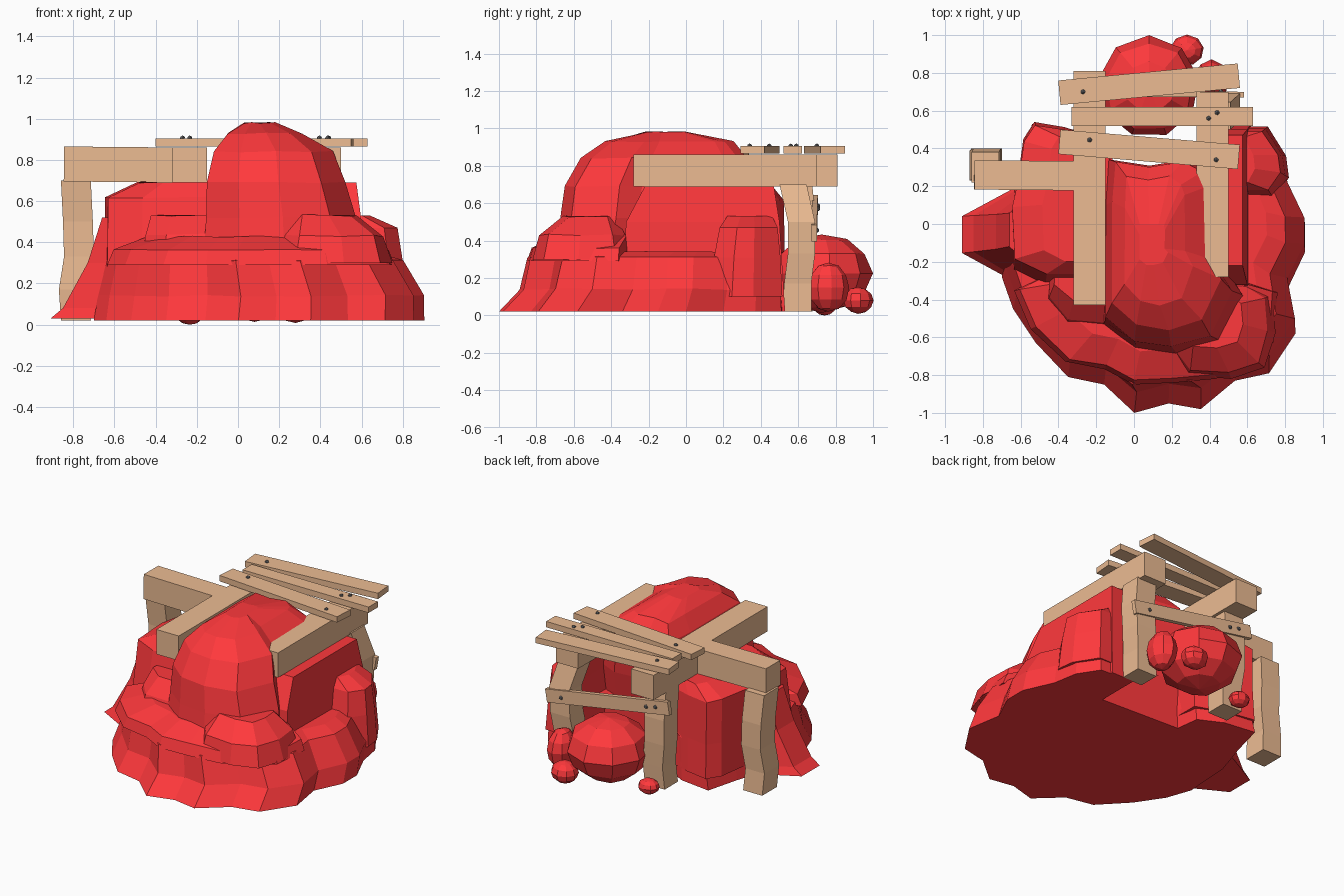
import bpy, bmesh, math, random
from mathutils import Vector, Matrix

random.seed(4)


def material(name, rgb):
    m = bpy.data.materials.new(name)
    m.diffuse_color = (*rgb, 1)
    return m


RED = material("red_rock", (1.0, 0.04, 0.045))
WOOD = material("wood", (0.84, 0.50, 0.29))
IRON = material("iron", (0.16, 0.16, 0.17))


def finish(name, bm, mat):
    bmesh.ops.recalc_face_normals(bm, faces=bm.faces)
    me = bpy.data.meshes.new(name)
    bm.to_mesh(me)
    bm.free()
    me.materials.append(mat)
    ob = bpy.data.objects.new(name, me)
    bpy.context.collection.objects.link(ob)
    return ob


def loft(name, outline, rings, mat=RED, rough=0.0):
    """Stack an outline; each ring is (z, x0, x1, y0, y1), the box the outline is fitted to."""
    xs, ys = zip(*outline)
    bm = bmesh.new()
    loops = []
    for k, (z, x0, x1, y0, y1) in enumerate(rings):
        r = rough if k else 0
        loop = []
        for x, y in outline:
            u = (x - min(xs)) / (max(xs) - min(xs))
            v = (y - min(ys)) / (max(ys) - min(ys))
            loop.append(bm.verts.new((x0 + u * (x1 - x0) + random.uniform(-r, r),
                                      y0 + v * (y1 - y0) + random.uniform(-r, r),
                                      z + random.uniform(-r, r))))
        loops.append(loop)
    n = len(outline)
    for a, b in zip(loops, loops[1:]):
        for i in range(n):
            j = (i + 1) % n
            bm.faces.new((a[i], a[j], b[j], b[i]))
    bm.faces.new(loops[0])
    bm.faces.new(loops[-1])
    return finish(name, bm, mat)


SQUARE = [(0, 0), (1, 0), (1, 1), (0, 1)]
CHIPPED = [(.2, 0), (.6, -.04), (.9, .08), (1, .45), (.96, .85), (.75, 1), (.3, .97), (.03, .85), (0, .3)]

# wide base of the mound, with the entrance notch at the back
base = [(.90, 0), (.81, .2), (.78, .37), (.69, .51), (.51, .52), (.47, .23), (-.14, .26),
        (-.16, .42), (-.32, .50), (-.54, .53), (-.60, .3), (-.68, .05), (-.70, -.28), (-.64, -.45),
        (-.52, -.63), (-.35, -.81), (-.16, -.85), (0, -1), (.18, -.95), (.35, -.98), (.53, -.83),
        (.71, -.79), (.85, -.58), (.81, -.34), (.90, -.15)]
loft("rock_base", base, [(.02, -.70, .905, -1, .53), (.14, -.68, .90, -.89, .52),
                         (.31, -.64, .80, -.85, .51), (.34, -.54, .70, -.74, .49)], rough=.004)

# pointed spur on the left, flaring into the mound
loft("rock_spur", [(0, .25), (.45, -.05), (1, -.1), (1, 1.1), (.5, 1.05), (0, .72)],
     [(.03, -.91, -.40, -.30, .20), (.08, -.85, -.40, -.29, .20), (.30, -.73, -.40, -.27, .20),
      (.52, -.66, -.40, -.25, .20)])

# ledge wrapping round the front
ledge = [(-.58, -.35), (-.50, -.55), (-.33, -.72), (-.14, -.76), (0, -.84), (.2, -.83), (.4, -.81),
         (.55, -.72), (.68, -.62), (.70, -.36), (.4, -.25), (-.3, -.2)]
loft("front_ledge", ledge, [(.29, -.635, .76, -.85, -.2), (.36, -.60, .73, -.83, -.2),
                            (.43, -.42, .58, -.67, -.2)], rough=.006)
loft("front_right_ledge", CHIPPED, [(.3, .16, .75, -.82, -.30), (.43, .20, .71, -.79, -.32),
                                    (.53, .24, .58, -.66, -.38)], rough=.005)

# blocks on the right and beside the entrance
loft("right_rear_lump", [(0, 0), (.8, 0), (1, .3), (.96, .6), (.7, 1), (0, 1)],
     [(.1, .45, .82, .13, .515), (.31, .45, .80, .15, .505), (.47, .45, .775, .18, .49),
      (.53, .45, .64, .22, .46)])
loft("right_entrance_wall", SQUARE, [(.02, .45, .62, -.35, .53), (.5, .45, .60, -.32, .50),
                                     (.69, .43, .575, -.22, .47)])

# left shoulder and its lower step
shoulder = [(.03, .1), (.35, 0), (1, 0), (1, .88), (.75, .93), (.55, .97), (.25, 1), (.14, .9), (.08, .65), (0, .45)]
loft("left_shoulder", shoulder, [(.1, -.66, -.13, -.36, .54), (.33, -.65, -.13, -.32, .53),
                                 (.62, -.65, -.13, -.26, .52), (.69, -.49, -.13, -.20, .46)], rough=.005)
loft("left_step", CHIPPED, [(.3, -.47, .05, -.58, -.1), (.44, -.45, .05, -.52, -.1),
                            (.53, -.42, .05, -.42, -.1)], rough=.005)

# tall central dome, narrower behind where the right beam passes
dome = [(.54, -.36), (.47, -.24), (.46, .2), (.42, .28), (.3, .34), (.08, .31), (-.14, .34), (-.16, .1),
        (-.16, -.5), (0, -.63), (.2, -.66), (.42, -.6)]
loft("rock_dome", dome, [(.3, -.17, .60, -.70, .27), (.52, -.155, .57, -.67, .32),
                         (.69, -.15, .52, -.65, .34), (.84, -.115, .46, -.56, .33),
                         (.93, -.05, .31, -.43, .25), (.98, .03, .18, -.22, .0)], rough=.004)

# loose boulders at the entrance
for name, c, s in [("boulder_large", (.08, .725, .225), (.265, .265, .205)),
                   ("boulder_medium", (.41, .76, .15), (.09, .11, .13)),
                   ("boulder_front", (.28, .92, .08), (.09, .08, .07)),
                   ("boulder_small", (-.235, .74, .05), (.07, .06, .05))]:
    bm = bmesh.new()
    bmesh.ops.create_uvsphere(bm, u_segments=9, v_segments=6, radius=1.04)
    for v in bm.verts:
        v.co *= random.uniform(.95, 1.0)
    bmesh.ops.transform(bm, verts=bm.verts, matrix=Matrix.Translation(c) @ Matrix.Diagonal((*s, 1)))
    finish(name, bm, RED)


# crooked posts: five square sections, each nudged by its sway
def post(name, x, y, w, d, sway):
    rings = [(z, x + sx, x + sx + w, y + sy, y + sy + d)
             for z, (sx, sy) in zip((.02, .17, .33, .50, .70), sway)]
    loft(name, SQUARE, rings, WOOD)


post("entrance_post_right", .36, .51, .15, .145, [(.02, .015), (.02, .015), (.04, .035), (.05, .035), (.0, -.01)])
post("entrance_post_left", -.32, .53, .15, .145, [(.01, .0), (.02, .01), (.0, .02), (.0, .02), (.0, .0)])
post("outer_post_left", -.86, .21, .145, .16, [(.0, .03), (-.01, .02), (.015, .03), (.01, .03), (.0, .01)])


def box(name, p, q, width, height):
    """Timber from p to q; width lies across it, height is vertical."""
    p, q = Vector(p), Vector(q)
    x = (q - p).normalized()
    y = Vector((0, 0, 1)).cross(x).normalized()
    rot = Matrix((x, y, x.cross(y))).transposed().to_4x4()
    bm = bmesh.new()
    bmesh.ops.create_cube(bm, size=1, matrix=Matrix.Translation((p + q) / 2) @ rot
                          @ Matrix.Diagonal(((q - p).length, width, height, 1)))
    finish(name, bm, WOOD)


# heavy roof beams
box("beam_left", (-.235, -.43, .775), (-.235, .81, .775), .17, .17)
box("beam_right", (.415, -.28, .775), (.415, .70, .775), .17, .17)
box("beam_cross", (-.845, .26, .78), (-.30, .255, .775), .155, .17)

# roof planks and the plank nailed across the posts
box("roof_plank_back", (-.395, .695, .885), (.555, .785, .885), .13, .04)
box("roof_plank_middle", (-.33, .57, .885), (.63, .57, .885), .10, .04)
box("roof_plank_front", (-.395, .435, .885), (.555, .355, .885), .13, .04)
box("post_plank", (-.36, .69, .60), (.575, .685, .44), .03, .09)

# bolt heads
for i, c in enumerate([(-.27, .70, .905), (.44, .59, .905), (.395, .56, .905), (-.235, .445, .905),
                       (.435, .34, .905), (-.26, .705, .585), (-.19, .705, .57), (.46, .70, .455)]):
    bm = bmesh.new()
    bmesh.ops.create_icosphere(bm, subdivisions=1, radius=.014, matrix=Matrix.Translation(c))
    finish(f"bolt_{i + 1}", bm, IRON)
